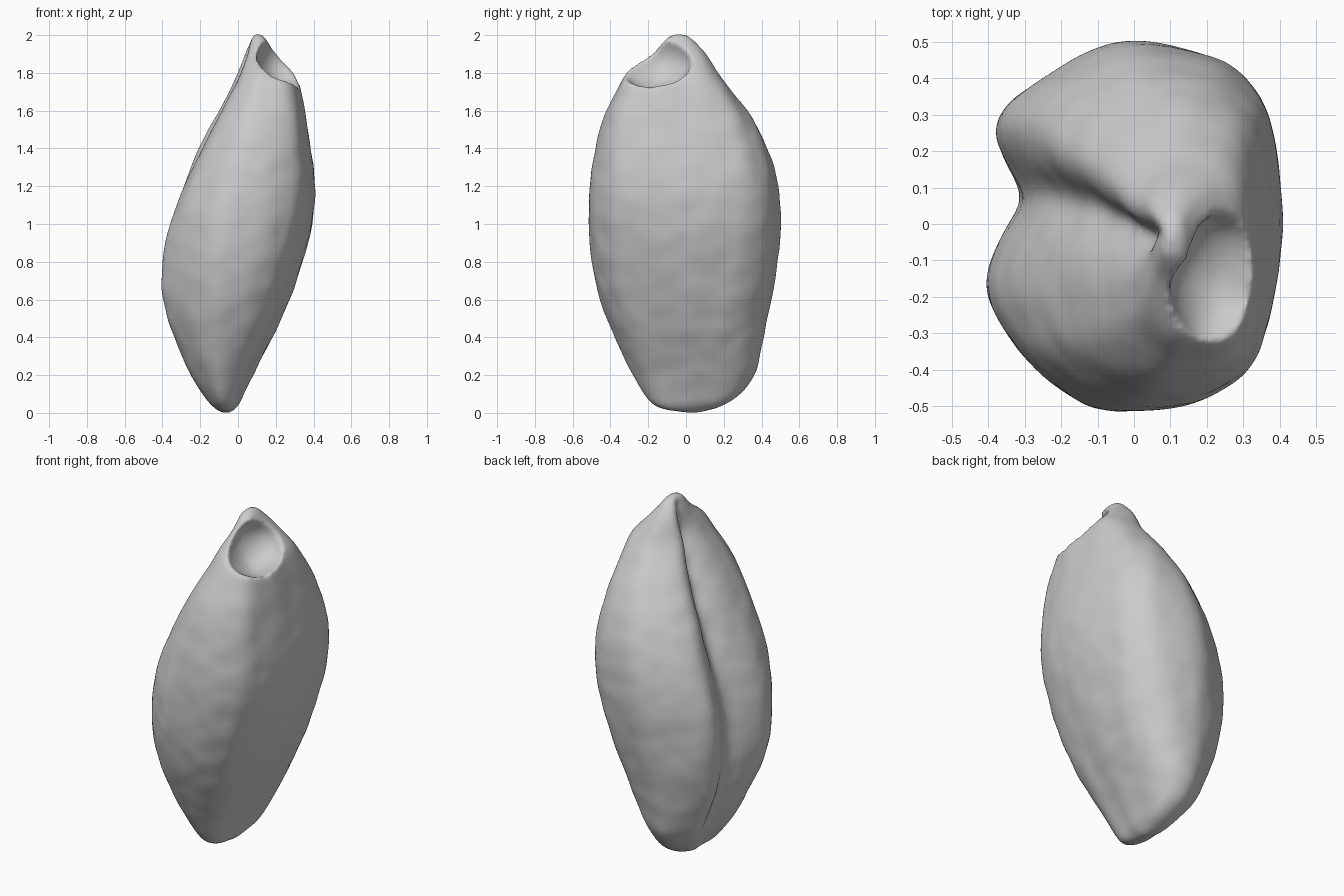
import bpy, bmesh
from mathutils import Vector, noise

cube = bpy.data.objects.get("Cube")
if cube:
    bpy.data.objects.remove(cube, do_unlink=True)

mat = bpy.data.materials.new("husk grey")
mat.use_nodes = True
GREY = (0.6, 0.6, 0.6, 1)
mat.diffuse_color = GREY
mat.node_tree.nodes["Principled BSDF"].inputs["Base Color"].default_value = GREY

# Cross-section of the grain, in half widths; the crease is on the -x side
SECTION = [(0, 1), (.4, .95), (.77, .82), (.93, .55), (.98, .2), (1, -.1), (.96, -.4),
           (.88, -.66), (.72, -.84), (.42, -.95), (0, -1), (-.26, -.99), (-.52, -.87),
           (-.8, -.66), (-.96, -.46), (-1, -.25), (-.87, -.02), (None, .15), (-.78, .3),
           (-.94, .5), (-.83, .68), (-.5, .85), (-.25, .95)]

# Height, x range, y range, depth of crease
RINGS = [(-.006, -.08, -.04, -.03, .05, -.9), (.025, -.13, -.01, -.14, .16, -.85),
         (.05, -.15, .01, -.18, .22, -.8), (.1, -.19, .03, -.22, .3, -.78),
         (.2, -.26, .08, -.28, .38, -.7), (.4, -.35, .19, -.38, .41, -.67),
         (.6, -.41, .28, -.46, .46, -.66), (.8, -.42, .35, -.5, .49, -.65),
         (1, -.4, .4, -.52, .51, -.62), (1.2, -.33, .415, -.515, .5, -.57),
         (1.4, -.24, .385, -.485, .45, -.5), (1.6, -.13, .355, -.43, .33, -.4),
         (1.7, -.07, .335, -.37, .25, -.35), (1.8, -.01, .315, -.335, .17, -.35),
         (1.9, .03, .2, -.18, .11, -.4), (1.97, .06, .15, -.12, .05, -.6),
         (2.008, .07, .13, -.08, .01, -.8)]


def section_point(u, v, crease, z):
    """Section point, bevelled on the lower front and pinched on the upper crease side."""
    t = min(max((z - .6) / .9, 0), 1)
    if u is None:
        u = crease
    elif u > .3 and v < -.3:
        u -= .11 * (1 - t)
    elif u < -.7 and -.5 < v < .1:
        u += .17 * t
    return u, v


def finish(name, bm):
    mesh = bpy.data.meshes.new(name)
    bmesh.ops.recalc_face_normals(bm, faces=bm.faces)
    bm.to_mesh(mesh)
    bm.free()
    obj = bpy.data.objects.new(name, mesh)
    bpy.context.collection.objects.link(obj)
    mesh.materials.append(mat)
    return obj


# Grain body lofted through the rings
bm = bmesh.new()
loops = []
for z, x0, x1, y0, y1, crease in RINGS:
    cx, cy, rx, ry = (x0 + x1) / 2, (y0 + y1) / 2, (x1 - x0) / 2, (y1 - y0) / 2
    ring = [section_point(u, v, crease, z) for u, v in SECTION]
    loops.append([bm.verts.new((cx + rx * u * 1.01, cy + ry * v * 1.01, z)) for u, v in ring])
n = len(SECTION)
for low, high in zip(loops, loops[1:]):
    for i in range(n):
        j = (i + 1) % n
        bm.faces.new((low[i], low[j], high[j], high[i]))
bm.faces.new(loops[0])
bm.faces.new(loops[-1])
grain = finish("grain_body", bm)
sub = grain.modifiers.new("round", 'SUBSURF')
sub.levels = sub.render_levels = 2

# Scoop that leaves a hollow between the crest and the back shoulder
bm = bmesh.new()
bmesh.ops.create_uvsphere(bm, u_segments=32, v_segments=20, radius=1)
for v in bm.verts:
    x, y, z = v.co
    v.co = Vector((.25 + .15 * x, -.17 + .2 * y, 1.87 + .16 * z))
scoop = finish("scoop_cutter", bm)
scoop.hide_render = True
cut = grain.modifiers.new("hollow", 'BOOLEAN')
cut.operation = 'DIFFERENCE'
cut.solver = 'EXACT'
cut.object = scoop

# Even mesh with softened edges
remesh = grain.modifiers.new("even", 'REMESH')
remesh.mode = 'VOXEL'
remesh.voxel_size = .012
soft = grain.modifiers.new("soften", 'SMOOTH')
soft.factor = .5
soft.iterations = 8
bpy.context.view_layer.update()
graph = bpy.context.evaluated_depsgraph_get()
mesh = bpy.data.meshes.new_from_object(grain.evaluated_get(graph))
grain.modifiers.clear()
grain.data = mesh
bpy.data.objects.remove(scoop, do_unlink=True)

# Dried wrinkles: long streaks and small dimples
normals = [v.normal.copy() for v in mesh.vertices]
for v, normal in zip(mesh.vertices, normals):
    p = v.co
    streak = noise.noise(Vector((p.x * 7, p.y * 7, p.z * 2)))
    dimple = noise.noise(p * 9)
    v.co = p + normal * (.007 * streak + .004 * dimple)
mesh.polygons.foreach_set("use_smooth", [True] * len(mesh.polygons))
mesh.update()
